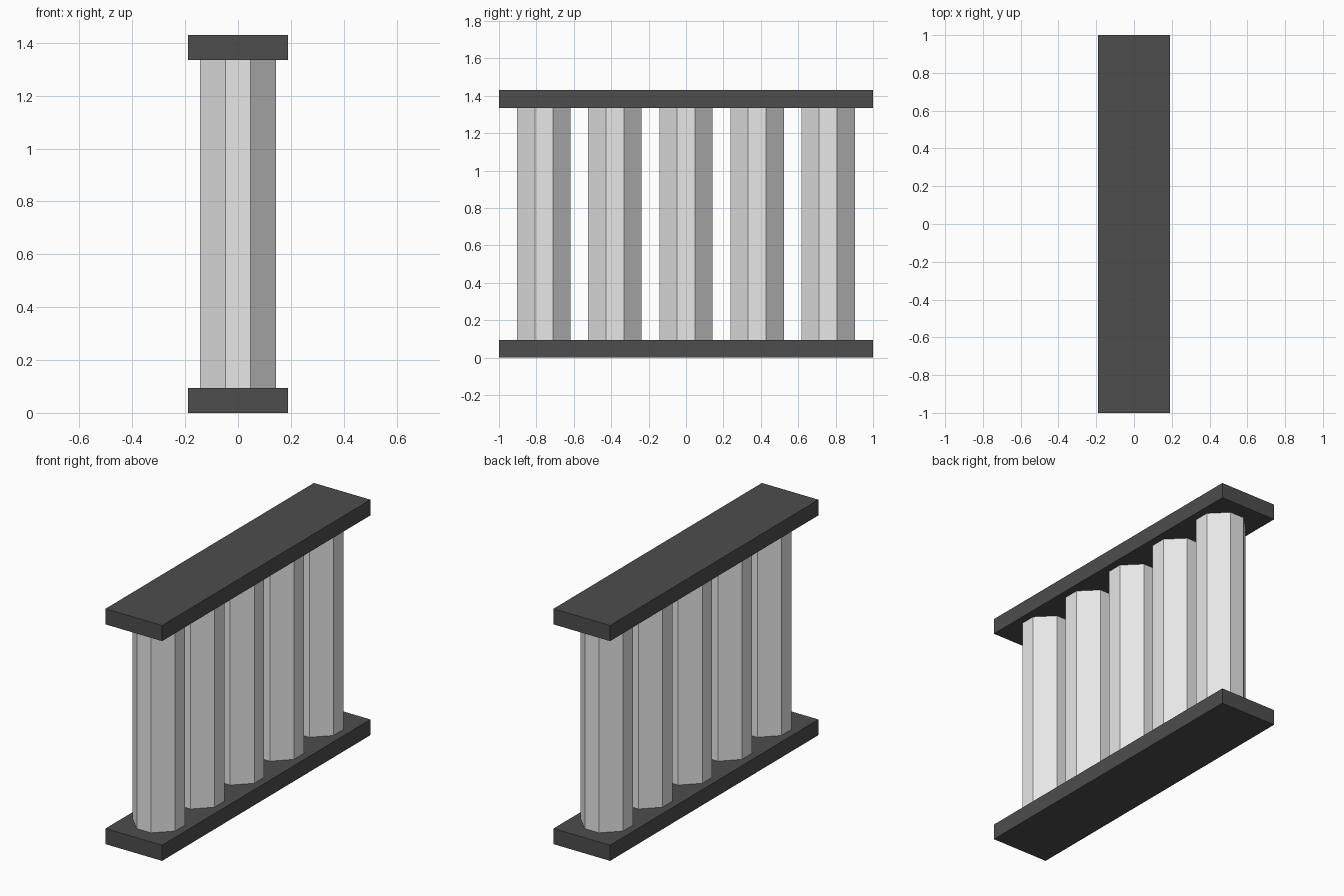
import bpy
import bmesh

cube = bpy.data.objects.get("Cube")
if cube:
    bpy.data.objects.remove(cube, do_unlink=True)

SLAB_WIDTH, SLAB_LENGTH, SLAB_HEIGHT = 0.38, 2.0, 0.095
TOTAL_HEIGHT = 1.43
COLUMN_HALF = 0.143          # half the column's width
FLAT_HALF = COLUMN_HALF / 3  # half of each straight side between cut corners
COLUMN_SPACING = 0.38


def make_material(name, value):
    mat = bpy.data.materials.new(name)
    mat.use_nodes = True
    colour = (value, value, value, 1)
    mat.diffuse_color = colour
    mat.node_tree.nodes["Principled BSDF"].inputs["Base Color"].default_value = colour
    return mat


def make_prism(name, outline, y, bottom, top, mat):
    """Extrude a counter-clockwise outline upwards into a closed prism."""
    bm = bmesh.new()
    base = bm.faces.new([bm.verts.new((px, py, 0)) for px, py in outline])
    extruded = bmesh.ops.extrude_face_region(bm, geom=[base], use_keep_orig=True)
    upper = [v for v in extruded["geom"] if isinstance(v, bmesh.types.BMVert)]
    bmesh.ops.translate(bm, verts=upper, vec=(0, 0, top - bottom))
    bmesh.ops.recalc_face_normals(bm, faces=bm.faces)
    mesh = bpy.data.meshes.new(name)
    bm.to_mesh(mesh)
    bm.free()
    mesh.materials.append(mat)
    obj = bpy.data.objects.new(name, mesh)
    obj.location = (0, y, bottom)
    bpy.context.collection.objects.link(obj)
    return obj


dark_grey = make_material("dark grey", 0.075)
light_grey = make_material("light grey", 0.8)

# Base and top slabs
w, l = SLAB_WIDTH / 2, SLAB_LENGTH / 2
rectangle = [(-w, -l), (w, -l), (w, l), (-w, l)]
make_prism("base_slab", rectangle, 0, 0, SLAB_HEIGHT, dark_grey)
make_prism("top_slab", rectangle, 0, TOTAL_HEIGHT - SLAB_HEIGHT, TOTAL_HEIGHT, dark_grey)

# Row of square columns with cut corners
a, b = COLUMN_HALF, FLAT_HALF
quarter = [(a, -b), (a, b)]
octagon = []
for turn in range(4):
    octagon += quarter
    quarter = [(-py, px) for px, py in quarter]

for i in range(5):
    make_prism(f"column_{i + 1}", octagon, (i - 2) * COLUMN_SPACING,
               SLAB_HEIGHT, TOTAL_HEIGHT - SLAB_HEIGHT, light_grey)
